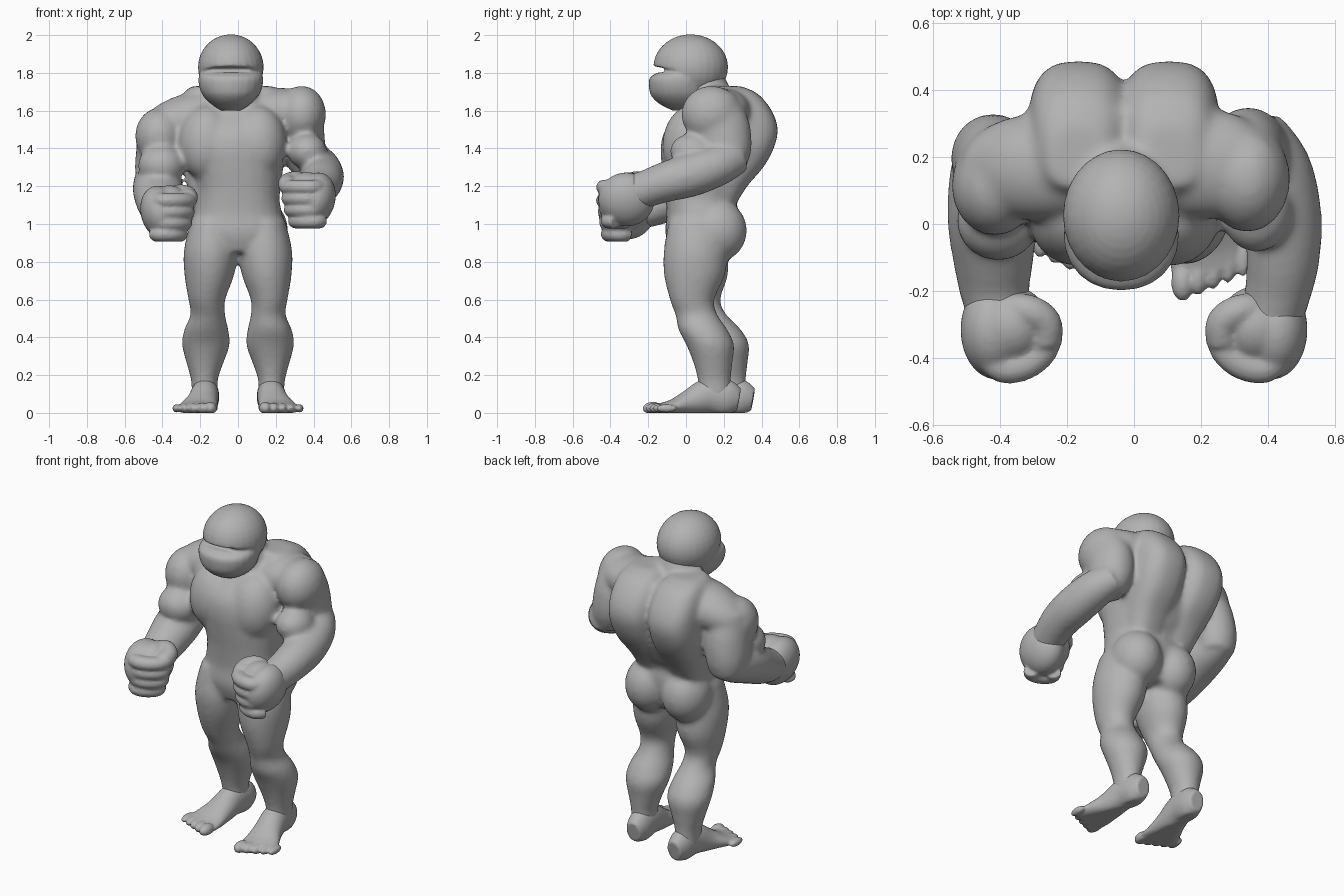
import bpy
import bmesh
import math
from mathutils import Vector, Matrix, Euler

old = bpy.data.objects.get("Cube")
if old:
    bpy.data.objects.remove(old, do_unlink=True)

grey = bpy.data.materials.new("plain grey")
grey.use_nodes = True
grey.diffuse_color = (0.45, 0.45, 0.45, 1)
grey.node_tree.nodes["Principled BSDF"].inputs["Base Color"].default_value = grey.diffuse_color


def blob(bm, centre, radii, rot=(0, 0, 0)):
    """Ellipsoid muscle or bone mass."""
    m = Matrix.Translation(centre) @ Euler(rot).to_matrix().to_4x4() @ Matrix.Diagonal((*radii, 1))
    return bmesh.ops.create_uvsphere(bm, u_segments=28, v_segments=18, radius=1, matrix=m)["verts"]


def spline(stations, steps=4):
    """Catmull-Rom interpolation of the stations."""
    pts = [Vector(s) for s in stations]
    out = []
    for i in range(len(pts) - 1):
        a, b, c, d = pts[max(i - 1, 0)], pts[i], pts[i + 1], pts[min(i + 2, len(pts) - 1)]
        for k in range(steps):
            t = k / steps
            out.append(0.5 * (2 * b + (c - a) * t + (2 * a - 5 * b + 4 * c - d) * t**2
                              + (3 * b - a - 3 * c + d) * t**3))
    return out + [pts[-1]]


def loft(bm, stations, level=False, axis=(1, 0, 0), square=1, sides=24):
    """Tube through (x, y, z, side radius, depth radius) stations."""
    pts = spline(stations)
    axis = Vector(axis)
    rings = []
    for i, p in enumerate(pts):
        c = Vector(p[:3])
        t = Vector(pts[min(i + 1, len(pts) - 1)][:3]) - Vector(pts[max(i - 1, 0)][:3])
        t = Vector((0, 0, 1)) if level else t.normalized()
        u = (axis - t * t.dot(axis)).normalized()
        v = t.cross(u)
        ring = []
        for k in range(sides):
            a = 2 * math.pi * k / sides
            ca, sa = (math.copysign(abs(f) ** square, f) for f in (math.cos(a), math.sin(a)))
            ring.append(bm.verts.new(c + u * p[3] * ca + v * p[4] * sa))
        rings.append(ring)
    for r, q in zip(rings, rings[1:]):
        for k in range(sides):
            n = (k + 1) % sides
            bm.faces.new((r[k], r[n], q[n], q[k]))
    bm.faces.new(rings[0][::-1])
    bm.faces.new(rings[-1])


def finish(bm, name, voxel, smooth):
    """Fuse the masses into one smooth skin."""
    bmesh.ops.recalc_face_normals(bm, faces=bm.faces)
    mesh = bpy.data.meshes.new(name)
    bm.to_mesh(mesh)
    bm.free()
    mesh.materials.append(grey)
    ob = bpy.data.objects.new(name, mesh)
    bpy.context.scene.collection.objects.link(ob)
    fuse = ob.modifiers.new("fuse", "REMESH")
    fuse.mode = "VOXEL"
    fuse.voxel_size = voxel
    soft = ob.modifiers.new("soften", "SMOOTH")
    soft.factor = 0.5
    soft.iterations = smooth
    bpy.context.view_layer.objects.active = ob
    for m in ("fuse", "soften"):
        bpy.ops.object.modifier_apply(modifier=m)
    for p in ob.data.polygons:
        p.use_smooth = True


# Torso and neck
body = bmesh.new()
loft(body, [(0, .07, .85, .16, .15), (0, .075, .95, .25, .185), (0, .085, 1.05, .235, .188),
            (0, .08, 1.13, .22, .188), (0, .1, 1.2, .228, .215), (-.01, .12, 1.3, .25, .248),
            (-.02, .13, 1.4, .265, .265), (-.02, .145, 1.49, .27, .26), (-.03, .175, 1.58, .26, .22),
            (-.03, .19, 1.68, .2, .15)], level=True, square=.84)
loft(body, [(-.02, .14, 1.54, .17, .18), (-.03, .11, 1.66, .145, .14), (-.035, .08, 1.76, .125, .125),
            (-.04, .07, 1.84, .11, .11)])

# Hunched back muscles, chest and buttocks
for x in (-.165, .105):
    loft(body, [(x, .2, 1.73, .08, .09), (x, .235, 1.69, .125, .145), (x, .265, 1.6, .148, .19),
                (x, .28, 1.5, .15, .207), (x, .26, 1.4, .147, .205), (x * .95, .22, 1.3, .135, .19),
                (x * .9, .16, 1.2, .12, .165), (x * .8, .12, 1.08, .1, .13)], level=True, square=.72)
    blob(body, (x, .02, 1.43), (.15, .145, .2), (-.12, 0, 0))
for s in (-1, 1):
    blob(body, (s * .125, .165, .965), (.14, .158, .165))
blob(body, (-.28, .17, 1.56), (.25, .16, .125), (0, -.32, 0))
blob(body, (.21, .18, 1.6), (.21, .165, .12), (0, -.08, 0))

# Legs, the right one set further back
for s, back in ((1, 0), (-1, .08)):
    loft(body, [(s * .14, .06, 1.02, .11, .15), (s * .145, .05, .86, .142, .168),
                (s * .152, .045 + back * .2, .73, .132, .162),
                (s * .165, .032 + back * .4, .6, .098, .118),
                (s * .16, .055 + back * .6, .52, .092, .112),
                (s * .168, .09 + back * .9, .44, .118, .13), (s * .17, .128 + back, .36, .127, .127),
                (s * .175, .143 + back, .26, .097, .103), (s * .178, .15 + back, .17, .071, .088),
                (s * .175, .155 + back, .08, .07, .09)], level=True)

# Left arm
blob(body, (.338, .135, 1.58), (.128, .16, .152))
loft(body, [(.34, .14, 1.66, .1, .12), (.335, .18, 1.52, .12, .155), (.345, .21, 1.4, .12, .14),
            (.385, .21, 1.3, .1, .105)])
blob(body, (.365, .035, 1.385), (.105, .12, .095))
loft(body, [(.37, .28, 1.36, .08, .09), (.42, .17, 1.31, .108, .108), (.445, .03, 1.26, .115, .115),
            (.445, -.1, 1.225, .11, .108), (.43, -.2, 1.19, .1, .1), (.4, -.32, 1.15, .09, .1)])

# Right arm
blob(body, (-.415, .115, 1.465), (.13, .15, .15))
loft(body, [(-.41, .13, 1.55, .11, .13), (-.41, .17, 1.4, .128, .15), (-.425, .2, 1.28, .122, .13),
            (-.43, .2, 1.19, .1, .1)])
blob(body, (-.405, .01, 1.31), (.125, .12, .11))
loft(body, [(-.435, .28, 1.27, .08, .085), (-.43, .16, 1.23, .12, .11), (-.423, .02, 1.18, .135, .118),
            (-.42, -.1, 1.12, .122, .11), (-.415, -.2, 1.08, .105, .098), (-.39, -.32, 1.06, .09, .1)])
finish(body, "body", .014, 12)

# Head with a slit between brow and jaw
head = bmesh.new()
for v in blob(head, (-.038, .025, 1.83), (.174, .198, .174)):
    if v.co.y < -.03:
        v.co.z = max(v.co.z, 1.808 + (-.03 - v.co.y) * .2)
loft(head, [(-.038, -.01, 1.6, .05, .06), (-.038, -.02, 1.635, .105, .12), (-.038, -.03, 1.68, .148, .155),
            (-.038, -.035, 1.73, .168, .162), (-.038, -.03, 1.775, .171, .162),
            (-.038, -.01, 1.802, .16, .14)], level=True, square=.94)
finish(head, "head", .009, 4)

# Clenched hands, backs outward and fingers curled inward
for name, s, z in (("left_hand", 1, 1.13), ("right_hand", -1, 1.06)):
    hand = bmesh.new()
    c = Vector((s * .365, -.325, z))
    blob(hand, c + Vector((s * .045, .01, 0)), (.105, .15, .145), (0, s * .25, 0))
    blob(hand, c + Vector((0, .02, .02)), (.115, .12, .125))
    for i in range(4):
        slide = (.0, .0, .005, .02)[i]
        size = 1 - i * .08
        curl = ((.07, -.06), (.025, -.105), (-.05, -.09), (-.1, -.035), (-.07, .02))
        loft(hand, [(c.x + s * (out * size + slide), c.y + y * size, z + .065 - i * .06, .04, .046)
                    for out, y in curl], axis=(0, 0, 1), sides=16)
    loft(hand, [(c.x + s * out, c.y + y, z + up, .05, .05) for out, y, up in
                ((.02, .07, .07), (-.05, .065, .1), (-.1, .03, .09), (-.1, -.03, .07))],
         axis=(0, 0, 1), sides=16)
    finish(hand, name, .009, 6)

# Bare feet with five toes
for name, s, back in (("left_foot", 1, 0), ("right_foot", -1, .075)):
    foot = bmesh.new()
    loft(foot, [(s * .165, .28 + back, .07, .045, .06), (s * .168, .22 + back, .08, .068, .095),
                (s * .175, .12 + back, .09, .074, .095), (s * .19, .02 + back, .055, .085, .07),
                (s * .21, -.07 + back, .03, .105, .042), (s * .222, -.14 + back, .02, .112, .03)])
    for i in range(5):
        r = .034 - i * .003
        blob(foot, (s * (.145 + i * .045), -.175 + i * .018 + back, .024), (r, .055, r))
    for v in foot.verts:
        v.co.z = max(v.co.z, 0)
    finish(foot, name, .008, 3)
